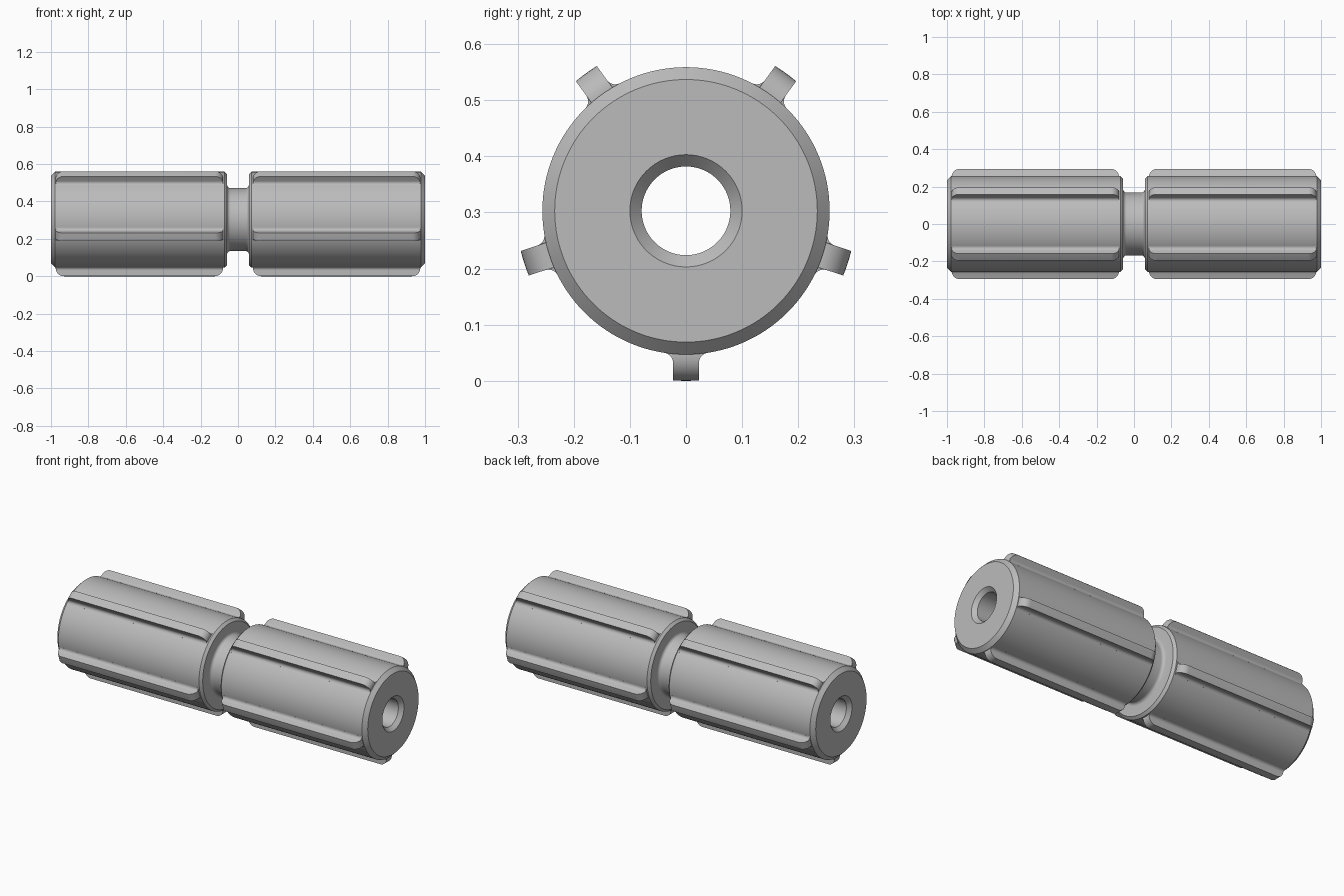
import bpy
import bmesh
import math
from mathutils import Matrix

cube = bpy.data.objects.get("Cube")
if cube:
    bpy.data.objects.remove(cube, do_unlink=True)

AXIS_Z = 0.303      # height of the shaft axis
BODY_R = 0.256      # sleeve radius
TIP_R = 0.303       # rib tip radius
HALF_W = 0.023      # half rib width
FILLET = 0.018      # fillet at rib root
SEGMENTS = 128

steel = bpy.data.materials.new("grey steel")
steel.use_nodes = True
steel.diffuse_color = (0.5, 0.5, 0.5, 1)
steel.node_tree.nodes["Principled BSDF"].inputs["Base Color"].default_value = (0.5, 0.5, 0.5, 1)


def finish(bm, name):
    """Turn a bmesh into a smooth-shaded object with sharp edges kept."""
    bmesh.ops.recalc_face_normals(bm, faces=bm.faces)
    mesh = bpy.data.meshes.new(name)
    bm.to_mesh(mesh)
    bm.free()
    mesh.materials.append(steel)
    obj = bpy.data.objects.new(name, mesh)
    obj.location.z = AXIS_Z
    bpy.context.collection.objects.link(obj)
    bpy.ops.object.select_all(action="DESELECT")
    obj.select_set(True)
    bpy.context.view_layer.objects.active = obj
    bpy.ops.object.shade_smooth_by_angle(angle=math.radians(30))
    return obj


def loft(bm, rings, close_rows):
    """Skin a list of closed vertex rings."""
    pairs = list(zip(rings, rings[1:]))
    if close_rows:
        pairs.append((rings[-1], rings[0]))
    for a, b in pairs:
        n = len(a)
        for i in range(n):
            j = (i + 1) % n
            bm.faces.new((a[i], a[j], b[j], b[i]))


# Hollow shaft: two sleeves joined by a filleted neck, turned about x
NECK_R, NECK_F, SHOULDER = 0.168, 0.018, 0.058
half = [(SHOULDER - NECK_F + NECK_F * math.sin(t), NECK_R + NECK_F - NECK_F * math.cos(t))
        for t in (math.pi / 2 * k / 6 for k in range(7))]
half += [(SHOULDER, BODY_R - 0.014), (SHOULDER + 0.014, BODY_R), (0.978, BODY_R),
         (1, 0.234), (1, 0.1), (0.978, 0.079)]
profile = half + [(-x, r) for x, r in reversed(half)]
bm = bmesh.new()
rings = []
for x, r in profile:
    angles = (math.tau * k / SEGMENTS for k in range(SEGMENTS))
    rings.append([bm.verts.new((x, r * math.cos(a), r * math.sin(a))) for a in angles])
loft(bm, rings, True)
finish(bm, "splined_shaft")


# Rib section: filleted root, straight flanks, curved tip
def rib_section():
    cy = HALF_W + FILLET
    cr = math.sqrt((BODY_R + FILLET) ** 2 - cy ** 2)
    start = math.atan2(-cr, -cy)
    side = [(cy, BODY_R - 0.03)]
    for k in range(7):
        a = start + (-math.pi - start) * k / 6
        side.append((cy + FILLET * math.cos(a), cr + FILLET * math.sin(a)))
    tip = math.asin(HALF_W / TIP_R)
    for k in range(4):
        a = tip * (1 - k / 4)
        side.append((TIP_R * math.sin(a), TIP_R * math.cos(a)))
    return side + [(0, TIP_R)] + [(-y, r) for y, r in reversed(side)]


# Rib ends are rounded off down to the sleeve surface
START, END, ROUND = 0.08, 0.975, 0.045
stations = []
for k in range(9):
    a = math.pi / 2 * k / 8
    stations.append((START + ROUND * (1 - math.cos(a)), TIP_R - ROUND * (1 - math.sin(a))))
stations += [(START + END - x, cap) for x, cap in reversed(stations)]
section = rib_section()

for label, mirror in (("left", 1), ("right", -1)):
    for n in range(5):
        bm = bmesh.new()
        turn = Matrix.Rotation(math.pi + math.tau * n / 5, 4, "X")
        rings = []
        for x, cap in stations:
            rings.append([bm.verts.new(turn @ Matrix.Translation((mirror * x, y, min(r, cap - TIP_R + math.hypot(y, r) if r > cap else r))).translation)
                          for y, r in section])
        loft(bm, rings, False)
        bm.faces.new(rings[0])
        bm.faces.new(rings[-1])
        finish(bm, f"{label}_rib_{n + 1}")
